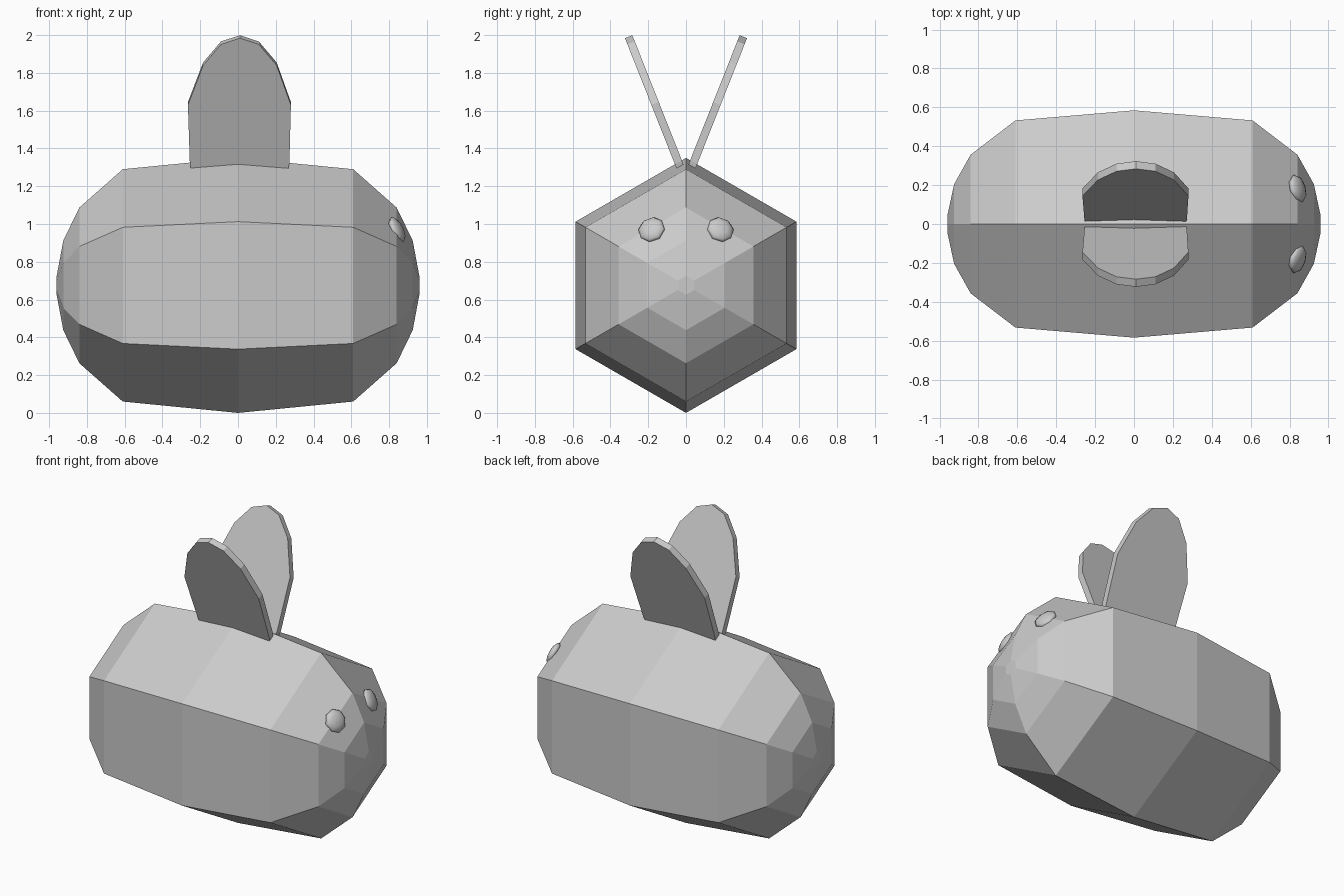
import bpy, bmesh, math
from mathutils import Vector, Matrix

if "Cube" in bpy.data.objects:
    bpy.data.objects.remove(bpy.data.objects["Cube"])


def finish(bm, name, smooth=False):
    bmesh.ops.recalc_face_normals(bm, faces=bm.faces)
    me = bpy.data.meshes.new(name)
    bm.to_mesh(me)
    bm.free()
    for p in me.polygons:
        p.use_smooth = smooth
    ob = bpy.data.objects.new(name, me)
    bpy.context.collection.objects.link(ob)
    return ob


# Body: hexagonal rings (x, radius) lofted along x, mirrored front to back
half = [(0.61, 0.615), (0.84, 0.412), (0.925, 0.237), (0.96, 0.05)]
stations = [(-x, r) for x, r in reversed(half)] + [(0, 0.675)] + half
bm = bmesh.new()
rings = []
for x, r in stations:
    rings.append([bm.verts.new((x, r * math.sin(i * math.pi / 3),
                                0.675 + r * math.cos(i * math.pi / 3))) for i in range(6)])
for a, b in zip(rings, rings[1:]):
    for i in range(6):
        j = (i + 1) % 6
        bm.faces.new((a[i], a[j], b[j], b[i]))
bm.faces.new(rings[0])
bm.faces.new(rings[-1])
finish(bm, "body")

# Wings: thin plates (x, distance along the wing), leaning outward from the ridge
outline = [(-0.245, -0.02), (0.25, -0.02), (0.265, -0.01), (0.272, 0.02), (0.28, 0.355),
           (0.205, 0.58), (0.11, 0.7), (0.01, 0.735), (-0.09, 0.7), (-0.185, 0.58),
           (-0.265, 0.355), (-0.255, 0.02), (-0.25, -0.01)]
tilt = math.radians(21.6)
thick = 0.042
for side, label in ((-1, "right"), (1, "left")):
    along = Vector((0, side * math.sin(tilt), math.cos(tilt)))
    normal = Vector((0, side * math.cos(tilt), -math.sin(tilt)))
    base = Vector((0, side * 0.033, 1.308))
    bm = bmesh.new()
    face = bm.faces.new([bm.verts.new(base + Vector((x, 0, 0)) + along * s - normal * thick / 2)
                         for x, s in outline])
    ext = bmesh.ops.extrude_face_region(bm, geom=[face], use_keep_orig=True)
    bmesh.ops.translate(bm, vec=normal * thick,
                        verts=[v for v in ext["geom"] if isinstance(v, bmesh.types.BMVert)])
    finish(bm, label + "_wing")

# Eyes: flattened low-poly spheres lying on the upper front facets
for side, label in ((-1, "right"), (1, "left")):
    n = Vector((0.85, side * 0.27, 0.45)).normalized()
    bm = bmesh.new()
    bmesh.ops.create_uvsphere(bm, u_segments=8, v_segments=6, radius=1)
    mat = (Matrix.Translation((0.842, side * 0.182, 0.97))
           @ n.to_track_quat('Z', 'Y').to_matrix().to_4x4()
           @ Matrix.Diagonal((0.074, 0.074, 0.028, 1)))
    bmesh.ops.transform(bm, matrix=mat, verts=bm.verts)
    finish(bm, label + "_eye", smooth=True)
